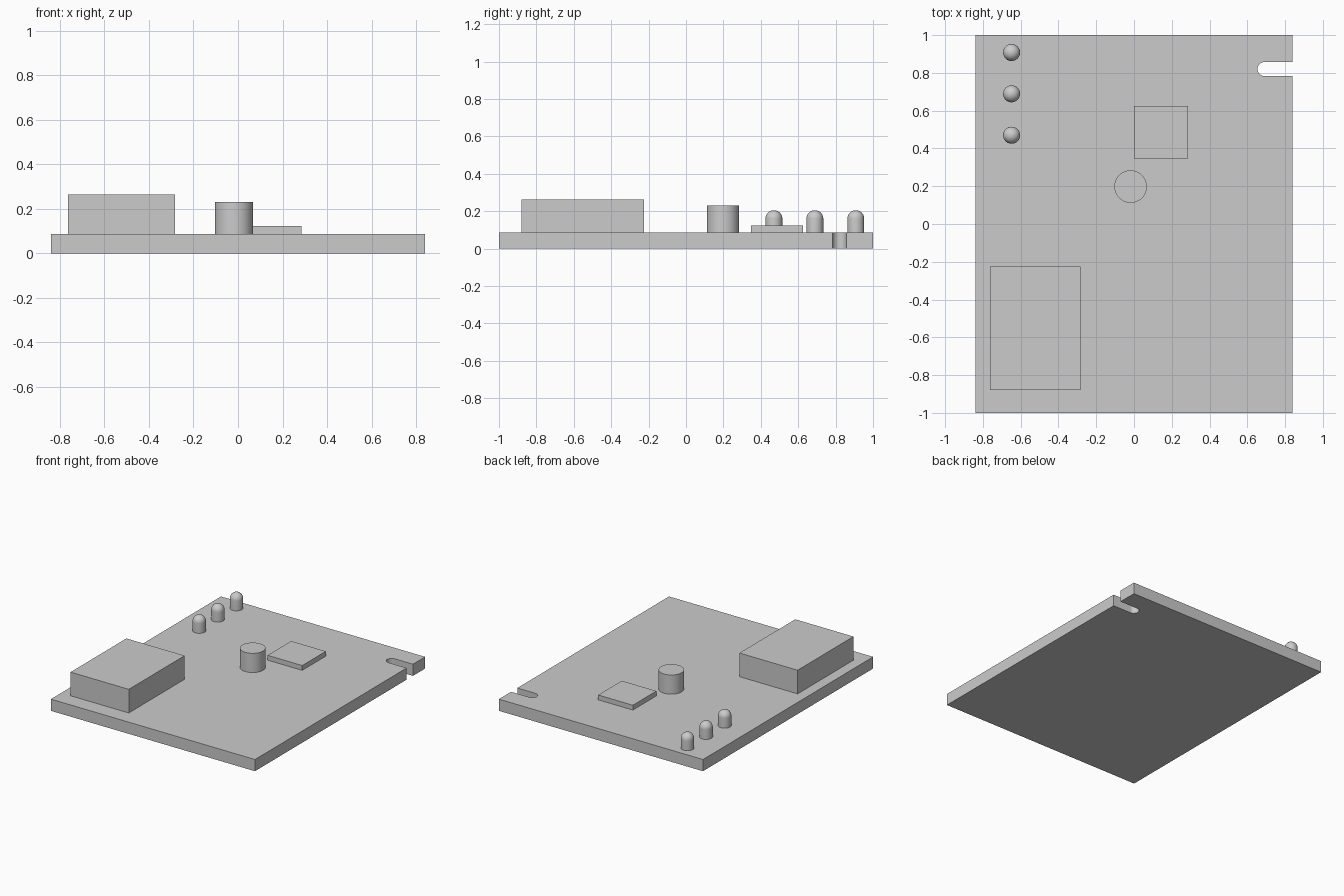
import bpy, bmesh
from math import sin, cos, pi, radians
from mathutils import Vector

if "Cube" in bpy.data.objects:
    bpy.data.objects.remove(bpy.data.objects["Cube"])

TOP = 0.087  # board thickness


def finish(name, bm, smooth=False):
    bmesh.ops.recalc_face_normals(bm, faces=bm.faces[:])
    mesh = bpy.data.meshes.new(name)
    bm.to_mesh(mesh)
    bm.free()
    obj = bpy.data.objects.new(name, mesh)
    bpy.context.collection.objects.link(obj)
    if smooth:
        bpy.ops.object.select_all(action='DESELECT')
        obj.select_set(True)
        bpy.context.view_layer.objects.active = obj
        bpy.ops.object.shade_smooth_by_angle(angle=radians(35))
    return obj


def prism(name, outline, z0, z1, smooth=False):
    bm = bmesh.new()
    face = bm.faces.new([bm.verts.new((x, y, z0)) for x, y in outline])
    ext = bmesh.ops.extrude_face_region(bm, geom=[face], use_keep_orig=True)
    verts = [g for g in ext['geom'] if isinstance(g, bmesh.types.BMVert)]
    bmesh.ops.translate(bm, vec=(0, 0, z1 - z0), verts=verts)
    return finish(name, bm, smooth)


def box(name, x0, x1, y0, y1, z1):
    return prism(name, [(x0, y0), (x1, y0), (x1, y1), (x0, y1)], TOP, z1)


def arc(cx, cy, r, a0, a1, n):
    return [(cx + r * cos(a0 + (a1 - a0) * i / n),
             cy + r * sin(a0 + (a1 - a0) * i / n)) for i in range(n + 1)]


# Board with a round-ended slot open to the right edge
W, SLOT_Y, SLOT_R = 0.84, 0.82, 0.037
slot = arc(0.654 + SLOT_R, SLOT_Y, SLOT_R, -pi / 2, -3 * pi / 2, 16)
prism("circuit_board",
      [(-W, -1), (W, -1), (W, SLOT_Y - SLOT_R)] + slot
      + [(W, SLOT_Y + SLOT_R), (W, 1), (-W, 1)], 0, TOP, smooth=True)

# Tall connector block and flat chip
box("connector_block", -0.762, -0.283, -0.88, -0.224, 0.263)
box("chip", 0.0, 0.285, 0.348, 0.625, 0.123)

# Round capacitor
prism("capacitor", arc(-0.018, 0.198, 0.086, 0, 2 * pi, 48)[:-1],
      TOP, 0.23, smooth=True)

# Row of three domed lights, each a lathed profile
R, TIP = 0.045, 0.205
for i, y in enumerate((0.47, 0.689, 0.908)):
    bm = bmesh.new()
    dome = arc(0, TIP - R, R, 0, pi / 2, 10)
    pts = [(0, TOP), (R, TOP)] + dome
    vs = [bm.verts.new((r, 0, z)) for r, z in pts]
    edges = [bm.edges.new(pair) for pair in zip(vs, vs[1:])]
    bmesh.ops.spin(bm, geom=vs + edges, cent=(0, 0, 0), axis=(0, 0, 1),
                   angle=2 * pi, steps=32)
    bmesh.ops.remove_doubles(bm, verts=bm.verts[:], dist=1e-5)
    bmesh.ops.translate(bm, vec=Vector((-0.648, y, 0)), verts=bm.verts[:])
    finish(f"indicator_light_{i + 1}", bm, smooth=True)
